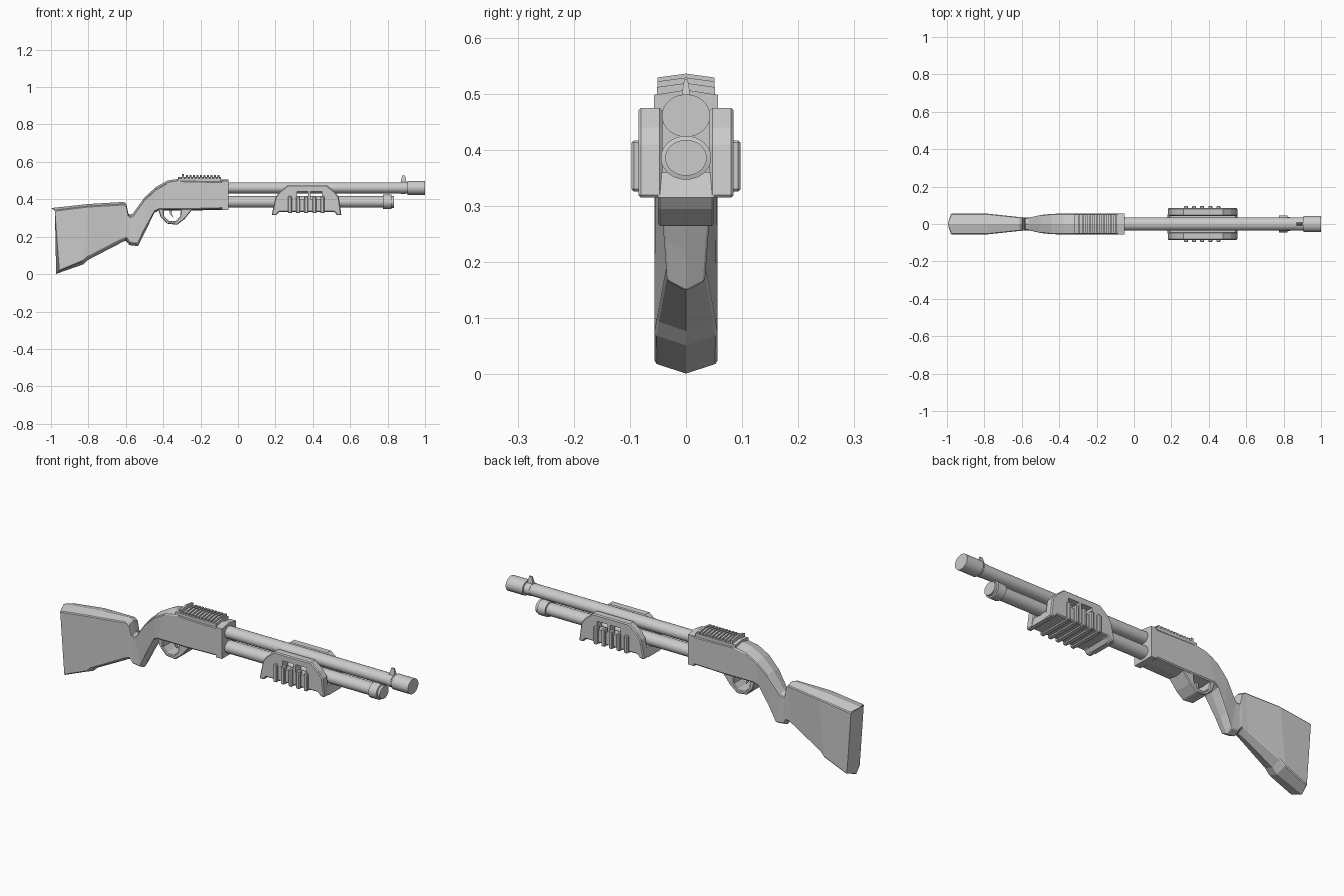
import bpy, bmesh, math

if "Cube" in bpy.data.objects:
    bpy.data.objects.remove(bpy.data.objects["Cube"])


def make(name, verts, faces, smooth=False, bevel=0):
    me = bpy.data.meshes.new(name)
    me.from_pydata(verts, [], faces)
    bm = bmesh.new()
    bm.from_mesh(me)
    bmesh.ops.recalc_face_normals(bm, faces=bm.faces)
    bm.to_mesh(me)
    bm.free()
    ob = bpy.data.objects.new(name, me)
    bpy.context.collection.objects.link(ob)
    if bevel:
        m = ob.modifiers.new("bevel", 'BEVEL')
        m.width, m.segments = bevel, 1
        m.limit_method, m.angle_limit = 'ANGLE', math.radians(40)
    if smooth:
        bpy.ops.object.select_all(action='DESELECT')
        bpy.context.view_layer.objects.active = ob
        ob.select_set(True)
        bpy.ops.object.shade_smooth_by_angle(angle=math.radians(35))
    return ob


def skin(name, rings, **kw):
    """Join closed rings of equal length and cap both ends."""
    n = len(rings[0])
    verts = [p for r in rings for p in r]
    faces = [(i*n+j, i*n+(j+1) % n, (i+1)*n+(j+1) % n, (i+1)*n+j)
             for i in range(len(rings)-1) for j in range(n)]
    faces += [tuple(range(n)), tuple(range(len(verts)-n, len(verts)))]
    return make(name, verts, faces, **kw)


def prism_y(name, pts, a, b, **kw):
    return skin(name, [[(x, y, z) for x, z in pts] for y in (a, b)], **kw)


def prism_x(name, pts, a, b, **kw):
    return skin(name, [[(x, y, z) for y, z in pts] for x in (a, b)], **kw)


def rect(x0, x1, z0, z1):
    return [(x0, z0), (x1, z0), (x1, z1), (x0, z1)]


def tube(name, z, steps, n=32):
    """Lathe along x with slightly flattened rings; steps are (x, ry, rz)."""
    t = [2*math.pi*i/n for i in range(n)]
    return skin(name, [[(x, ry*math.cos(a), z+rz*math.sin(a)) for a in t]
                       for x, ry, rz in steps], smooth=True)


# stock, grip and receiver: ridged six-sided sections
# (top x, top z, bottom x, bottom z, top half width, bottom half width, side shift)
stations = [
    (-1.0, .353, -.976, .0, .056, .056, .022),
    (-.80, .375, -.828, .052, .056, .056, 0),
    (-.78, .376, -.80, .077, .055, .052, 0),
    (-.61, .386, -.63, .165, .037, .036, 0),
    (-.597, .374, -.598, .178, .036, .035, 0),
    (-.585, .318, -.58, .153, .033, .034, 0),
    (-.563, .322, -.535, .148, .034, .034, 0),
    (-.50, .41, -.50, .22, .048, .039, 0),
    (-.44, .465, -.447, .328, .055, .048, 0),
    (-.377, .50, -.425, .34, .055, .054, 0),
    (-.31, .511, -.245, .34, .055, .055, 0),
    (-.055, .505, -.055, .345, .055, .055, 0)]
rings = []
for tx, tz, bx, bz, wt, wb, dx in stations:
    e = .018 if bx < -.45 else .006
    rings.append([(tx, 0, tz), (tx+dx, wt, tz-.012), (bx+dx, wb, bz+e),
                  (bx, 0, bz), (bx+dx, -wb, bz+e), (tx+dx, -wt, tz-.012)])
skin("stock_and_receiver", rings, bevel=.004)
prism_x("receiver_collar", [(-.057, .343), (.057, .343), (.057, .498), (0, .507), (-.057, .498)],
        -.085, -.052)

# trigger guard and trigger
prism_y("trigger_guard",
        [(-.428, .35), (-.415, .308), (-.38, .27), (-.325, .264), (-.285, .295), (-.24, .35),
         (-.305, .35), (-.308, .31), (-.33, .284), (-.37, .284), (-.395, .31), (-.398, .35)],
        -.05, .05, bevel=.004)
prism_y("trigger", [(-.365, .35), (-.366, .325), (-.345, .30), (-.355, .325), (-.35, .35)], -.008, .008)

# top rail with cross teeth and rear post
def ridge(w, z0, z1):
    return [(-w, z0), (w, z0), (w, z1-.007), (0, z1), (-w, z1-.007)]

prism_x("rail_base", ridge(.052, .495, .519), -.32, -.09)
for i in range(10):
    x = -.277+i*.0185
    prism_x(f"rail_tooth_{i+1}", ridge(.051, .505, .529), x, x+.011)
prism_x("rear_sight", ridge(.051, .505, .536), -.30, -.289)

# barrel, muzzle and front sight
tube("barrel", .461, [(-.06, .034, .03), (.95, .034, .03)])
tube("muzzle", .461, [(.905, .043, .038), (1.0, .043, .038)])
tube("sight_band", .461, [(.872, .036, .032), (.895, .036, .032)])
skin("front_sight", [[(.868, -.01, .485), (.903, -.01, .485), (.903, .01, .485), (.868, .01, .485)],
                     [(.878, -.003, .526), (.893, -.003, .526), (.893, .003, .526), (.878, .003, .526)]])

# magazine tube with cap
tube("magazine_tube", .386, [(-.06, .035, .031), (.80, .035, .031)])
tube("magazine_cap", .386, [(.775, .045, .039), (.82, .045, .039), (.822, .037, .032), (.835, .037, .032)])

# fore-end: two side plates with windows, bottom plate and ribs
side = [(.18, .315), (.20, .41), (.222, .44), (.265, .475), (.475, .475), (.518, .44), (.54, .41),
        (.553, .315), (.53, .315), (.515, .333), (.22, .333), (.205, .315)]
windows = [prism_y(f"window_cutter_{i+1}", rect(a, b, .40, .442), -.2, .2)
           for i, (a, b) in enumerate(((.315, .375), (.388, .45)))]
for c in windows:
    c.hide_render = True
    c.hide_set(True)
for s, label in ((-1, "right"), (1, "left")):
    plate = prism_y(f"fore_end_{label}_plate", side, s*.042, s*.085, bevel=.005)
    for c in windows:
        m = plate.modifiers.new("window", 'BOOLEAN')
        m.operation, m.object, m.solver = 'DIFFERENCE', c, 'EXACT'
    for i in range(5):
        x = .267+i*.0435
        prism_y(f"fore_end_{label}_rib_{i+1}", rect(x, x+.021, .326, .417), s*.07, s*.097, bevel=.004)
prism_y("fore_end_bottom",
        [(.18, .315), (.19, .36), (.543, .36), (.553, .315), (.53, .315), (.515, .333),
         (.22, .333), (.205, .315)], -.05, .05)
for i in range(5):
    x = .267+i*.0435
    prism_y(f"fore_end_bottom_rib_{i+1}", rect(x, x+.021, .326, .345), -.075, .075)
